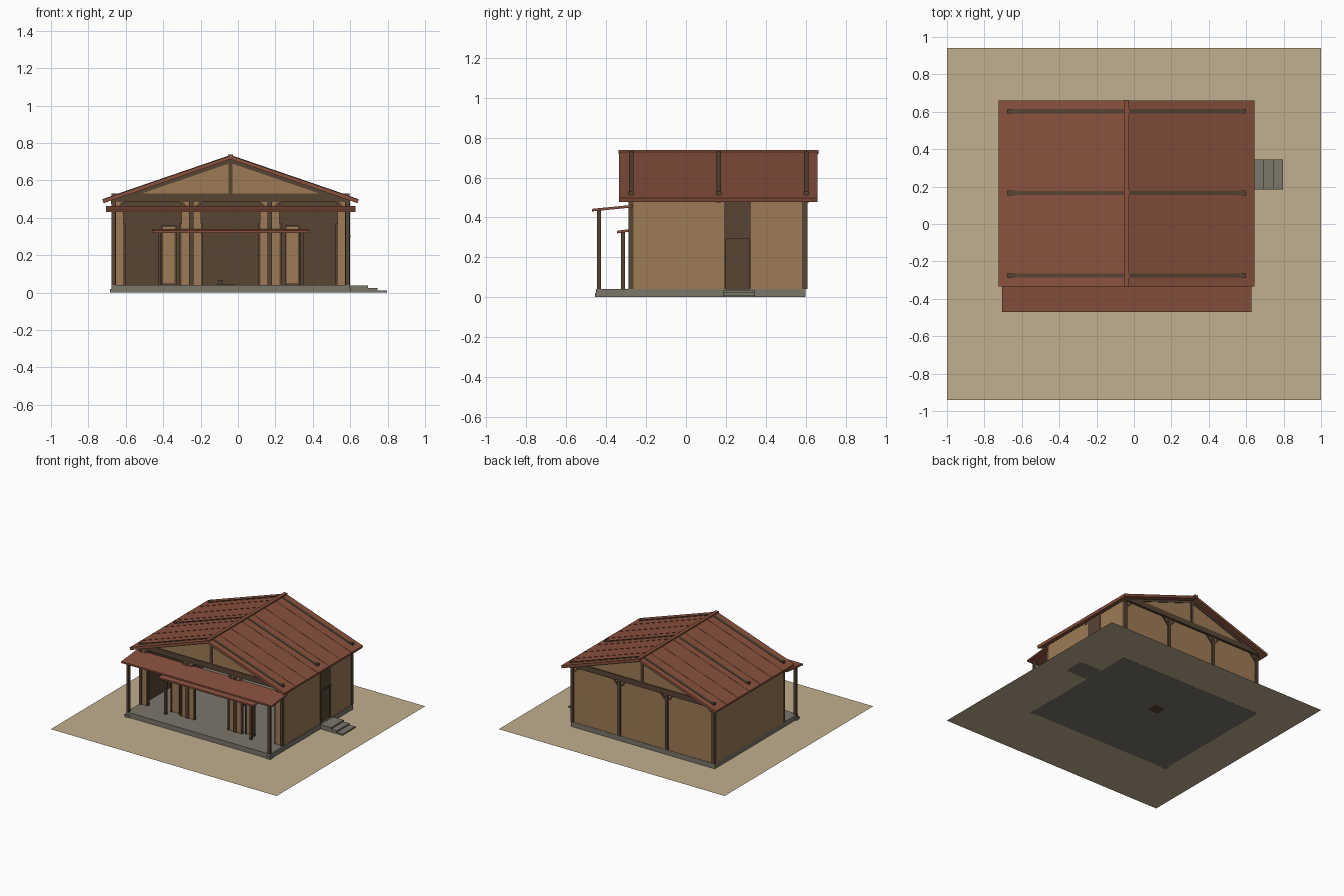
import bpy, math
from mathutils import Vector

if "Cube" in bpy.data.objects:
    bpy.data.objects.remove(bpy.data.objects["Cube"])


def mat(name, r, g, b):
    m = bpy.data.materials.new(name)
    m.diffuse_color = ((r / 255) ** 2.2, (g / 255) ** 2.2, (b / 255) ** 2.2, 1)
    m.use_nodes = True
    m.node_tree.nodes["Principled BSDF"].inputs["Base Color"].default_value = m.diffuse_color
    return m


EARTH = mat("earth", 190, 174, 142)
STONE = mat("stone", 122, 118, 106)
PLASTER = mat("clay_wall", 156, 122, 86)
WOOD = mat("dark_wood", 88, 70, 55)
ROOF = mat("red_roof", 136, 82, 64)


def mesh(name, verts, faces, m):
    me = bpy.data.meshes.new(name)
    me.from_pydata(verts, [], faces)
    me.materials.append(m)
    ob = bpy.data.objects.new(name, me)
    bpy.context.collection.objects.link(ob)
    return ob


def prism(name, profile, axis, a, b, m):
    """Extrude a 2D profile: axis 'y' uses (x, z) points, axis 'x' uses (y, z)."""
    n = len(profile)
    put = (lambda p, t: (p[0], t, p[1])) if axis == "y" else (lambda p, t: (t, p[0], p[1]))
    verts = [put(p, t) for t in (a, b) for p in profile]
    faces = [tuple(range(n))[::-1], tuple(range(n, 2 * n))]
    faces += [(i, (i + 1) % n, n + (i + 1) % n, n + i) for i in range(n)]
    ob = mesh(name, verts, faces, m)
    import bmesh
    bm = bmesh.new()
    bm.from_mesh(ob.data)
    bmesh.ops.recalc_face_normals(bm, faces=bm.faces)
    bm.to_mesh(ob.data)
    bm.free()
    return ob


def box(name, x0, x1, y0, y1, z0, z1, m):
    return prism(name, [(x0, z0), (x1, z0), (x1, z1), (x0, z1)], "y", y0, y1, m)


def strut(name, p, q, w, y0, y1, m):
    """Flat bar in the xz plane between p and q."""
    p, q = Vector(p), Vector(q)
    d = (q - p).normalized()
    n = Vector((-d.y, d.x)) * w / 2
    return prism(name, [p + n, p - n, q - n, q + n], "y", y0, y1, m)


CX = -0.04                        # centre line of the house
L, R = -0.665, 0.585              # corner post centres
FRONT, BACK = -0.275, 0.595
POSTS = [L, -0.25, 0.17, R]
RIDGE, SLOPE, HALF = 0.733, 0.343, 0.685


def roof_z(x):
    return RIDGE - SLOPE * abs(x - CX)


# Ground, floor slab and side steps
mesh("ground", [(-1, -.94, .001), (1, -.94, .001), (1, .94, .001), (-1, .94, .001)],
     [(0, 1, 2, 3)], EARTH)
box("floor_slab", -0.675, 0.6, -0.45, 0.6, 0, 0.04, STONE)
for i, (x1, z) in enumerate([(0.695, 0.037), (0.745, 0.024), (0.797, 0.012)]):
    box(f"side_step_{i}", 0.6 if i == 0 else x1 - 0.052, x1, 0.185, 0.345, 0, z, STONE)

# Back, left and right walls with dark inner lining
D0, D1 = 0.19, 0.325
box("back_wall", L, R, 0.58, 0.597, 0.04, 0.5, PLASTER)
box("back_lining", L + .02, R - .02, 0.574, 0.58, 0.04, 0.5, WOOD)
box("left_wall", L - .01, L + .008, FRONT, BACK, 0.04, 0.5, PLASTER)
box("left_lining", L + .008, L + .014, FRONT, 0.574, 0.04, 0.5, WOOD)
for i, (a, b) in enumerate([(FRONT, D0), (D1, BACK)]):
    box(f"right_wall_{i}", R - .008, R + .01, a, b, 0.04, 0.5, PLASTER)
    box(f"right_lining_{i}", R - .014, R - .008, a, min(b, .574), 0.04, 0.5, WOOD)

# Side door with transom
box("side_transom", R - .008, R + .013, D0, D1, 0.305, 0.495, WOOD)
box("side_lintel", R - .01, R + .016, D0, D1, 0.295, 0.305, WOOD)
box("side_door", R - .004, R + .003, D0 + .01, D1 - .01, 0.04, 0.295, WOOD)
for i, y in enumerate((D0, D1 - .01)):
    box(f"side_jamb_{i}", R - .008, R + .013, y, y + .01, 0.04, 0.295, WOOD)

# Wall posts, narrow front wing walls and corner braces
for i, x in enumerate(POSTS):
    for tag, y in (("front", FRONT), ("back", BACK)):
        box(f"{tag}_post_{i}", x - .012, x + .012, y - .013, y + .013, 0.04, 0.49, WOOD)
        for s in (-1, 1):
            if (i == 0 and s < 0) or (i == 3 and s > 0):
                continue
            strut(f"{tag}_brace_{i}_{s}", (x + s * .008, 0.435), (x + s * .06, 0.492), 0.014,
                  y - .01, y + .01, WOOD)
            if tag == "front":
                a, b = sorted((x + s * .012, x + s * .052))
                box(f"wing_wall_{i}_{s}", a, b, y - .004, y + .012, 0.04, 0.49, PLASTER)
                j = x + s * .057
                box(f"door_jamb_{i}_{s}", j - .006, j + .006, y - .009, y + .013, 0.04, 0.37, WOOD)

# Sliding screens pushed open in the outer bays
for s in (-1, 1):
    a, b = sorted((CX + s * .295, CX + s * .365))
    box(f"screen_{s}", a, b, FRONT + .012, FRONT + .02, 0.045, 0.35, PLASTER)
    for k, x in enumerate((a, b)):
        box(f"screen_stile_{s}_{k}", x - .005, x + .005, FRONT + .008, FRONT + .024, 0.04, 0.36, WOOD)
    box(f"screen_rail_{s}", a, b, FRONT + .008, FRONT + .024, 0.35, 0.36, WOOD)

# Gables, ties, king posts and rafters
for k, y in enumerate((FRONT, 0.165, BACK + .008)):
    box(f"tie_beam_{k}", L - .012, R + .012, y - .013, y + .013, 0.488, 0.53, WOOD)
    box(f"king_post_{k}", CX - .01, CX + .01, y - .013, y + .013, 0.53, RIDGE - .03, WOOD)
    for s in (-1, 1):
        e = CX + s * 0.64
        prism(f"rafter_{k}_{s}", [(CX, RIDGE - .04), (e, roof_z(e) - .04),
              (e, roof_z(e) + .003), (CX, RIDGE + .003)], "y", y - .011, y + .011, WOOD)
    if k != 1:
        h = 0.6
        prism(f"gable_{k}", [(CX - h, .53), (CX + h, .53), (CX + h, roof_z(CX + h) - .015),
              (CX, RIDGE - .015), (CX - h, roof_z(CX - h) - .015)], "y", y - .006, y + .006, PLASTER)
for s, x in (("left", L), ("right", R)):
    box(f"{s}_wall_plate", x - .011, x + .011, FRONT, BACK, 0.488, 0.505, WOOD)

# Main roof: two slopes with seams, and a ridge cap
Y0, Y1 = -0.335, 0.66
for s in (-1, 1):
    e = CX + s * HALF
    prism(f"roof_slope_{s}", [(CX, RIDGE), (e, roof_z(e)), (e - s * .006, roof_z(e) - .02),
          (CX, RIDGE - .02)], "y", Y0, Y1, ROOF)
    for i in range(1, 7):
        y = Y0 + i * (Y1 - Y0) / 7
        prism(f"roof_seam_{s}_{i}", [(CX, RIDGE + .002), (e, roof_z(e) + .002),
              (e, roof_z(e) - .005), (CX, RIDGE - .005)], "y", y - .002, y + .002, ROOF)
box("ridge_cap", CX - .014, CX + .014, Y0 - .003, Y1 + .003, RIDGE - .014, RIDGE + .006, ROOF)

# Porch roof, posts and stone footings
prism("porch_roof", [(-.47, .43), (-.268, .45), (-.268, .463), (-.47, .443)], "x", -.705, .627, ROOF)
for s, x in (("left", L), ("right", R)):
    box(f"porch_post_{s}", x - .01, x + .01, -.447, -.427, 0.02, 0.437, WOOD)
    box(f"porch_footing_{s}", x - .02, x + .02, -.457, -.417, 0, 0.02, STONE)

# Low canopy over the entrance
prism("entrance_canopy", [(-.345, .32), (-.285, .328), (-.285, .341), (-.345, .333)],
      "x", CX - .42, CX + .42, ROOF)
for s in (-1, 1):
    x = CX + s * .38
    box(f"canopy_post_{s}", x - .009, x + .009, -.325, -.306, 0.04, 0.328, WOOD)

# Sunken hearth with a small pot
box("hearth", -0.115, -0.02, 0.13, 0.22, 0, 0.045, WOOD)
bpy.ops.mesh.primitive_cylinder_add(vertices=12, radius=0.013, depth=0.022, location=(-0.095, 0.175, 0.056))
pot = bpy.context.object
pot.name = "hearth_pot"
pot.data.materials.append(WOOD)
